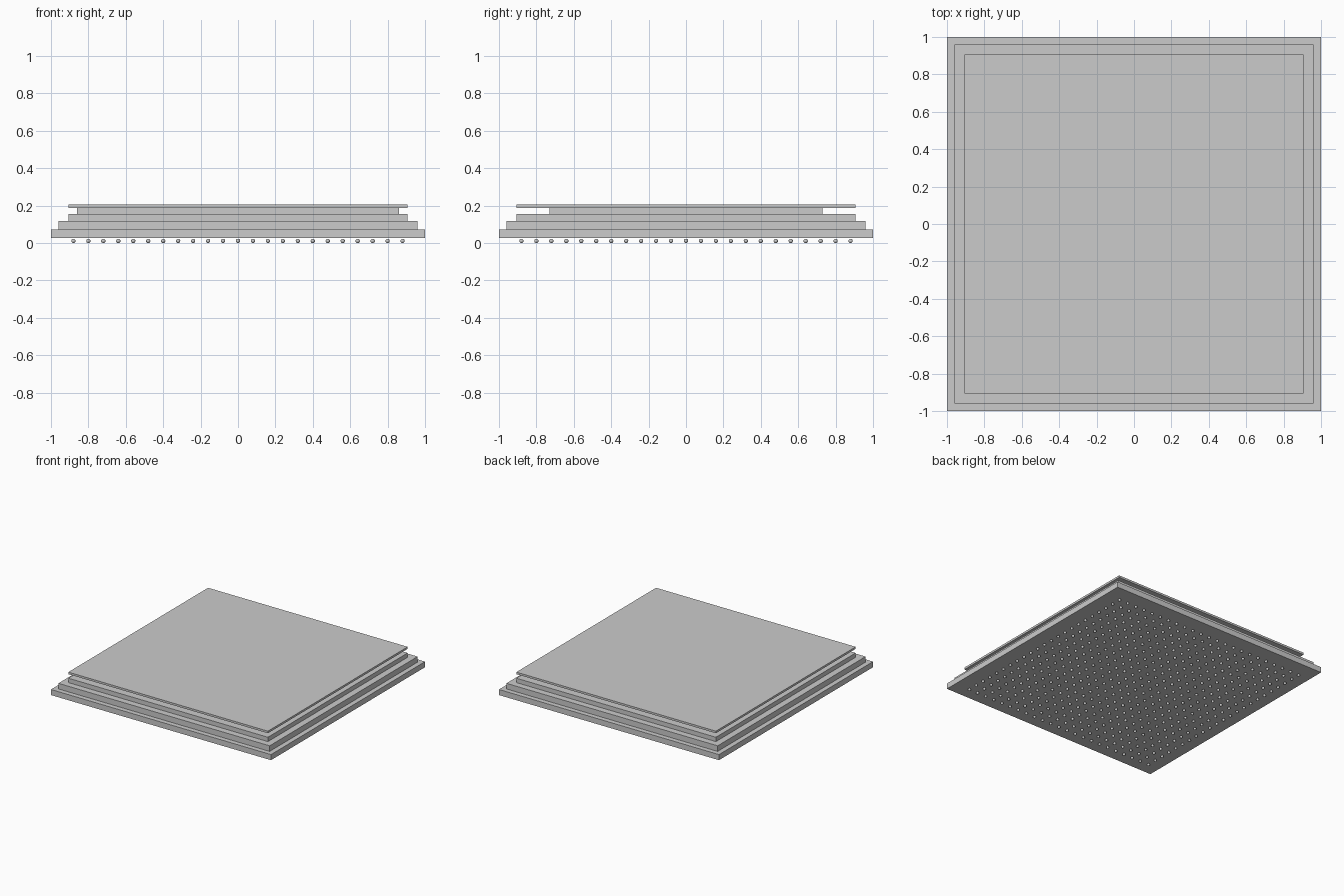
import bpy, bmesh
from mathutils import Matrix

if "Cube" in bpy.data.objects:
    bpy.data.objects.remove(bpy.data.objects["Cube"])


def slab(name, hx, hy, z0, z1):
    bm = bmesh.new()
    m = Matrix.Translation((0, 0, (z0 + z1) / 2)) @ Matrix.Diagonal((2 * hx, 2 * hy, z1 - z0, 1))
    bmesh.ops.create_cube(bm, size=1, matrix=m)
    return finish(name, bm)


def finish(name, bm):
    me = bpy.data.meshes.new(name)
    bm.to_mesh(me)
    bm.free()
    ob = bpy.data.objects.new(name, me)
    bpy.context.collection.objects.link(ob)
    return ob


# Stepped package body, die layer and heat spreader lid
slab("substrate", 1.0, 1.0, 0.027, 0.073)
slab("lower_step", 0.96, 0.96, 0.073, 0.119)
slab("upper_step", 0.907, 0.907, 0.119, 0.155)
slab("die_layer", 0.86, 0.73, 0.155, 0.188)
slab("lid", 0.907, 0.907, 0.188, 0.205)

# Grid of solder balls on the underside
N, PITCH, R = 23, 0.08, 0.0115
ball = bmesh.new()
bmesh.ops.create_uvsphere(ball, u_segments=12, v_segments=8, radius=R)
for f in ball.faces:
    f.smooth = True
ball_mesh = bpy.data.meshes.new("solder_ball")
ball.to_mesh(ball_mesh)
ball.free()

grid = bmesh.new()
for i in range(N):
    for j in range(N):
        start = len(grid.verts)
        grid.from_mesh(ball_mesh)
        grid.verts.ensure_lookup_table()
        offset = ((i - (N - 1) / 2) * PITCH, (j - (N - 1) / 2) * PITCH, R)
        bmesh.ops.translate(grid, verts=grid.verts[start:], vec=offset)
finish("solder_balls", grid)
bpy.data.meshes.remove(ball_mesh)
